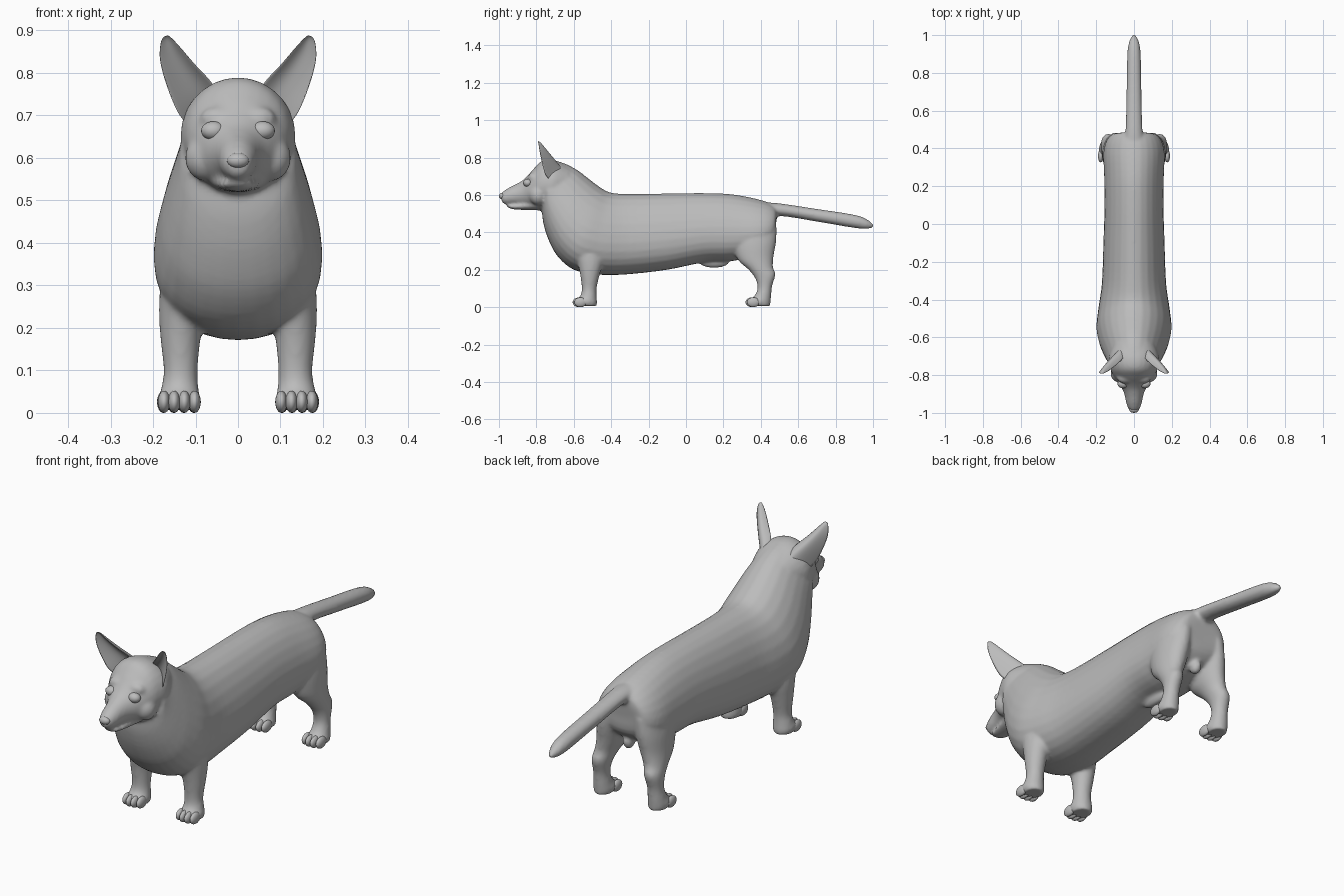
import bpy, bmesh, math
from mathutils import Vector, Matrix

if "Cube" in bpy.data.objects:
    bpy.data.objects.remove(bpy.data.objects["Cube"], do_unlink=True)

coat = bpy.data.materials.new("plain_grey")
coat.use_nodes = True
GREY = (0.5, 0.5, 0.5, 1)
coat.diffuse_color = GREY
shader = next(n for n in coat.node_tree.nodes if n.type == 'BSDF_PRINCIPLED')
shader.inputs["Base Color"].default_value = GREY
shader.inputs["Roughness"].default_value = 0.7

SIDES = 28


def smooth_rows(rows, steps=4):
    """Catmull-Rom interpolation between profile rows."""
    rows = [Vector(r) for r in rows]
    out = []
    for i in range(len(rows) - 1):
        a, b = rows[max(i - 1, 0)], rows[i]
        c, d = rows[i + 1], rows[min(i + 2, len(rows) - 1)]
        for s in range(steps):
            t = s / steps
            out.append(0.5 * (2 * b + (c - a) * t + (2 * a - 5 * b + 4 * c - d) * t * t
                              + (3 * b - a - 3 * c + d) * t ** 3))
    return out + [rows[-1]]


def bridge(bm, rings):
    """Skin a list of vertex rings and cap both ends."""
    n = len(rings[0])
    for a, b in zip(rings, rings[1:]):
        for i in range(n):
            j = (i + 1) % n
            bm.faces.new((a[i], a[j], b[j], b[i]))
    bm.faces.new(rings[0])
    bm.faces.new(rings[-1])


def loft(bm, rows, sag=0.0, side=1):
    """Rows are: first edge y, z, second edge y, z, half width, centre x."""
    rings = []
    for y1, z1, y2, z2, w, x in smooth_rows(rows):
        mid = Vector((x * side, (y1 + y2) / 2, (z1 + z2) / 2))
        half = Vector((0, (y1 - y2) / 2, (z1 - z2) / 2))
        ring = []
        for k in range(SIDES):
            a = math.tau * k / SIDES
            t = math.sin(a) - sag * math.cos(a) ** 2
            ring.append(bm.verts.new(mid + half * t + Vector((w * math.cos(a), 0, 0))))
        rings.append(ring)
    bridge(bm, rings)


def blob(bm, centre, radii):
    m = Matrix.Translation(centre) @ Matrix.Diagonal((*radii, 1))
    bmesh.ops.create_uvsphere(bm, u_segments=20, v_segments=12, radius=1, matrix=m)


def finish(bm, name):
    bmesh.ops.recalc_face_normals(bm, faces=bm.faces[:])
    mesh = bpy.data.meshes.new(name)
    bm.to_mesh(mesh)
    bm.free()
    mesh.materials.append(coat)
    mesh.polygons.foreach_set("use_smooth", [True] * len(mesh.polygons))
    obj = bpy.data.objects.new(name, mesh)
    bpy.context.collection.objects.link(obj)
    return obj


skin = bmesh.new()

# Torso and neck: back edge, belly edge, half width
loft(skin, [
    (.488, .50, .478, .42, .06, 0),
    (.475, .54, .465, .34, .125, 0),
    (.40, .573, .39, .28, .16, 0),
    (.25, .603, .25, .247, .158, 0),
    (.10, .61, .10, .24, .156, 0),
    (-.10, .608, -.10, .20, .162, 0),
    (-.30, .606, -.32, .175, .17, 0),
    (-.40, .612, -.47, .174, .188, 0),
    (-.46, .642, -.60, .20, .199, 0),
    (-.53, .695, -.685, .27, .185, 0),
    (-.58, .733, -.735, .36, .165, 0),
    (-.64, .765, -.763, .45, .145, 0),
    (-.69, .782, -.77, .52, .135, 0),
], sag=0.22)

# Skull and muzzle
loft(skin, [
    (-.62, .75, -.66, .56, .11, 0),
    (-.70, .785, -.72, .525, .135, 0),
    (-.765, .785, -.77, .515, .125, 0),
    (-.81, .745, -.80, .52, .108, 0),
    (-.845, .705, -.835, .53, .085, 0),
    (-.875, .677, -.865, .54, .064, 0),
    (-.91, .657, -.90, .545, .05, 0),
    (-.95, .637, -.94, .547, .042, 0),
    (-.982, .615, -.975, .553, .03, 0),
    (-.993, .602, -.985, .567, .015, 0),
])

# Lower jaw
loft(skin, [
    (-.78, .58, -.78, .518, .07, 0),
    (-.90, .555, -.90, .521, .042, 0),
    (-.94, .55, -.94, .527, .032, 0),
    (-.957, .545, -.957, .537, .015, 0),
])

# Tail
loft(skin, [
    (.42, .56, .42, .46, .06, 0),
    (.50, .555, .50, .487, .045, 0),
    (.70, .525, .70, .457, .04, 0),
    (.90, .494, .89, .425, .036, 0),
    (.97, .468, .96, .418, .026, 0),
    (1.003, .44, 1.0, .425, .008, 0),
])

# Legs and paws: front edge, rear edge, half width, centre x
front_leg = [
    (-.62, .34, -.43, .34, .06, .12),
    (-.585, .25, -.44, .25, .058, .128),
    (-.567, .18, -.46, .18, .048, .135),
    (-.557, .10, -.478, .10, .04, .135),
    (-.565, .06, -.478, .055, .044, .137),
    (-.59, .035, -.475, .025, .05, .138),
    (-.575, .008, -.478, .006, .042, .138),
]
hind_leg = [
    (.24, .42, .485, .43, .06, .09),
    (.25, .33, .482, .35, .065, .10),
    (.28, .25, .468, .27, .058, .112),
    (.335, .20, .465, .215, .047, .126),
    (.372, .15, .478, .175, .04, .135),
    (.383, .10, .460, .11, .035, .139),
    (.365, .06, .455, .055, .04, .14),
    (.335, .035, .452, .025, .046, .14),
    (.35, .008, .45, .006, .04, .14),
]
for side in (1, -1):
    loft(skin, front_leg, side=side)
    loft(skin, hind_leg, side=side)
    # Brow and cheek fullness
    blob(skin, (.045 * side, -.815, .692), (.045, .03, .03))
    blob(skin, (.075 * side, -.79, .60), (.05, .05, .055))
# Belly sheath
blob(skin, (0, .15, .24), (.026, .08, .03))
blob(skin, (0, .42, .285), (.025, .03, .035))

body = finish(skin, "body")
remesh = body.modifiers.new("fuse", 'REMESH')
remesh.mode = 'VOXEL'
remesh.voxel_size = 0.008
remesh.use_smooth_shade = True
relax = body.modifiers.new("relax", 'SMOOTH')
relax.factor = 0.5
relax.iterations = 6


def mirrored(bm, name):
    obj = finish(bm, name)
    obj.modifiers.new("mirror", 'MIRROR')
    return obj


# Toes
bm = bmesh.new()
for y, x in ((-.572, .138), (.352, .14)):
    for k in (-1.5, -.5, .5, 1.5):
        blob(bm, (x + k * .024, y + .008 * (abs(k) - .5), .026), (.0145, .034, .026))
mirrored(bm, "toes")

# Closed eyes
bm = bmesh.new()
blob(bm, (.058, -.846, .664), (.029, .024, .022))
mirrored(bm, "eyelids")

# Nose pad
bm = bmesh.new()
blob(bm, (0, -.981, .594), (.026, .019, .018))
finish(bm, "nose")

# Ears: cupped leaf with inner edge, outer edge and depth
bm = bmesh.new()
ear_rows = [
    (.045, -.70, .755, .125, -.735, .675, .07),
    (.064, -.725, .785, .148, -.76, .705, .07),
    (.10, -.757, .822, .173, -.776, .77, .055),
    (.135, -.782, .862, .187, -.786, .83, .034),
    (.155, -.79, .882, .183, -.79, .872, .015),
    (.165, -.793, .889, .175, -.793, .885, .004),
]
back = Vector((-.25, .95, .1))
rings = []
for row in smooth_rows(ear_rows, 3):
    inner, outer, depth = Vector(row[:3]), Vector(row[3:6]), row[6]
    ring = []
    count = 8
    for k in range(count + 1):
        t = k / count
        ring.append(inner.lerp(outer, t) + back * depth * math.sin(math.pi * t))
    for k in range(count - 1, 0, -1):
        t = k / count
        ring.append(inner.lerp(outer, t) + back * depth * 0.55 * math.sin(math.pi * t))
    rings.append([bm.verts.new(p) for p in ring])
bridge(bm, rings)
ears = mirrored(bm, "ears")
ears.modifiers.new("soften", 'SUBSURF').render_levels = 1
